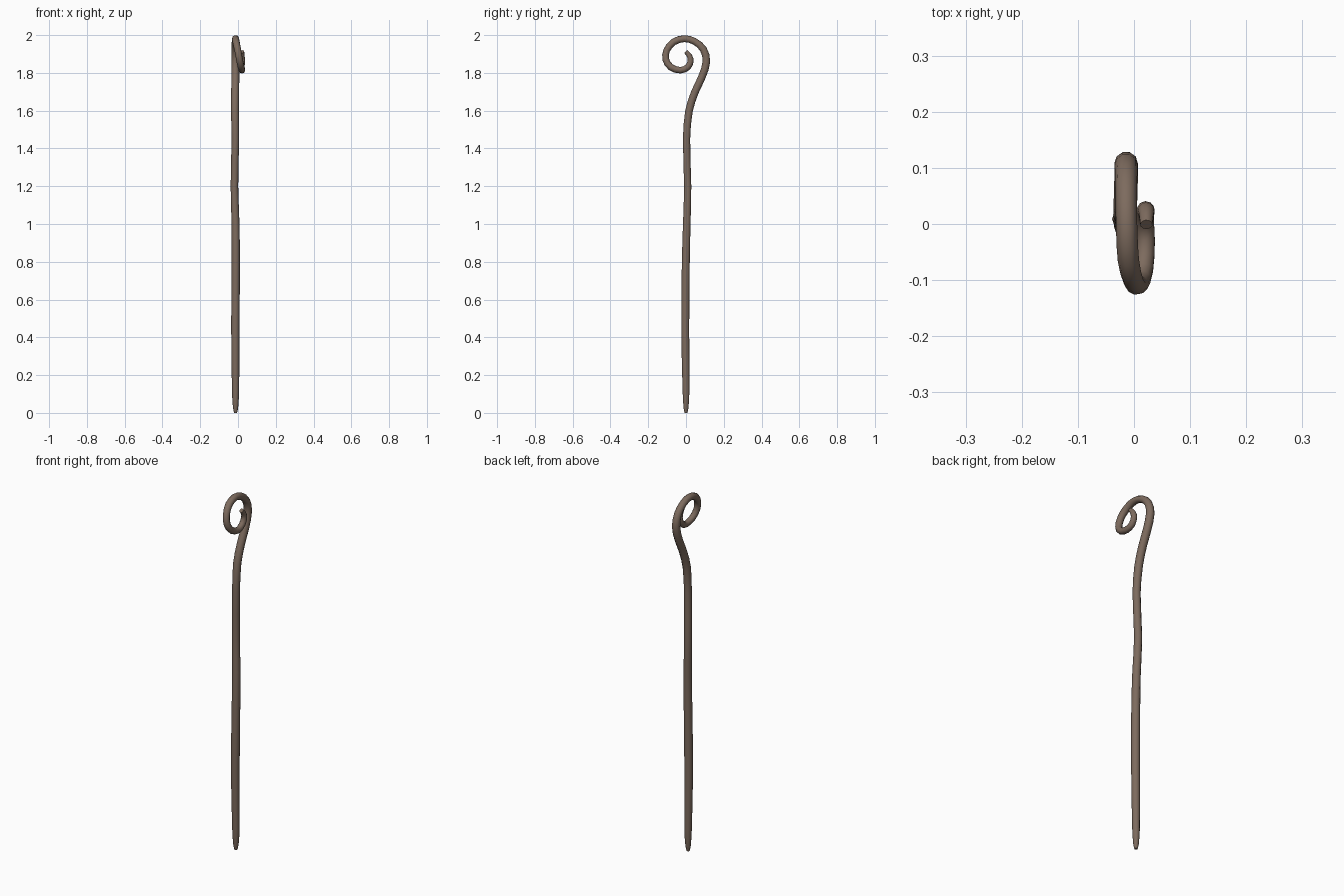
import bpy, bmesh, math
from mathutils import Vector

if "Cube" in bpy.data.objects:
    bpy.data.objects.remove(bpy.data.objects["Cube"])

# Centre line of the staff from tip to curl end: x, y, z, radius
PATH = [
    (-0.013, 0.0, 0.0, 0.008), (-0.013, 0.0, 0.03, 0.014), (-0.013, 0.0, 0.12, 0.019),
    (-0.014, -0.004, 0.45, 0.022), (-0.012, -0.001, 0.8, 0.022), (-0.013, 0.004, 1.0, 0.021),
    (-0.019, 0.009, 1.2, 0.020), (-0.014, 0.003, 1.45, 0.020), (-0.016, 0.016, 1.6, 0.021),
    (-0.015, 0.048, 1.7, 0.021), (-0.014, 0.085, 1.78, 0.021), (-0.014, 0.108, 1.86, 0.021),
    (-0.014, 0.092, 1.925, 0.020), (-0.014, 0.045, 1.967, 0.019), (-0.013, -0.01, 1.981, 0.019),
    (-0.010, -0.065, 1.964, 0.019), (-0.001, -0.102, 1.92, 0.018), (0.008, -0.107, 1.87, 0.018),
    (0.017, -0.080, 1.83, 0.018), (0.021, -0.030, 1.814, 0.017), (0.019, 0.008, 1.829, 0.017),
    (0.021, 0.025, 1.862, 0.016), (0.022, 0.018, 1.89, 0.014), (0.022, -0.001, 1.913, 0.011),
]
SIDES = 10


def smooth_path(points, steps):
    """Catmull-Rom style refinement of position and radius."""
    p = [Vector(q) for q in points]
    out = []
    for i in range(len(p) - 1):
        a, b, c, d = p[max(i - 1, 0)], p[i], p[i + 1], p[min(i + 2, len(p) - 1)]
        # tangents scaled by segment length, so uneven spacing stays calm
        h = (c - b).length
        mb = (c - a) / max((b - a).length + h, 1e-6) * h
        mc = (d - b) / max((d - c).length + h, 1e-6) * h
        for s in range(steps):
            t = s / steps
            out.append(b * (2*t**3 - 3*t**2 + 1) + mb * (t**3 - 2*t**2 + t)
                       + c * (3*t**2 - 2*t**3) + mc * (t**3 - t**2))
    return out + [p[-1]]


def sweep(bm, path):
    """Tube along the path, its side direction carried from ring to ring."""
    pos = [q.xyz for q in path]
    side = Vector((1, 0, 0))
    rings = []
    for i, q in enumerate(path):
        tan = (pos[min(i + 1, len(pos) - 1)] - pos[max(i - 1, 0)]).normalized()
        side = (side - tan * side.dot(tan)).normalized()
        other = tan.cross(side)
        rings.append([bm.verts.new(pos[i] + q.w * (side * math.cos(a) + other * math.sin(a)))
                      for a in (2 * math.pi * k / SIDES for k in range(SIDES))])
    for r, s in zip(rings, rings[1:]):
        for k in range(SIDES):
            n = (k + 1) % SIDES
            bm.faces.new((r[k], r[n], s[n], s[k]))
    bm.faces.new(rings[0][::-1])
    bm.faces.new(rings[-1])


# Staff shaft and curled head
bm = bmesh.new()
sweep(bm, smooth_path(PATH, 2))
bmesh.ops.recalc_face_normals(bm, faces=bm.faces)
mesh = bpy.data.meshes.new("curled_staff")
bm.to_mesh(mesh)
bm.free()
staff = bpy.data.objects.new("curled_staff", mesh)
bpy.context.collection.objects.link(staff)

wood = bpy.data.materials.new("brown wood")
wood.diffuse_color = (0.205, 0.147, 0.112, 1)
wood.use_nodes = True
wood.node_tree.nodes["Principled BSDF"].inputs["Base Color"].default_value = wood.diffuse_color
mesh.materials.append(wood)

bpy.context.view_layer.objects.active = staff
staff.select_set(True)
bpy.ops.object.shade_smooth_by_angle(angle=math.radians(50))
